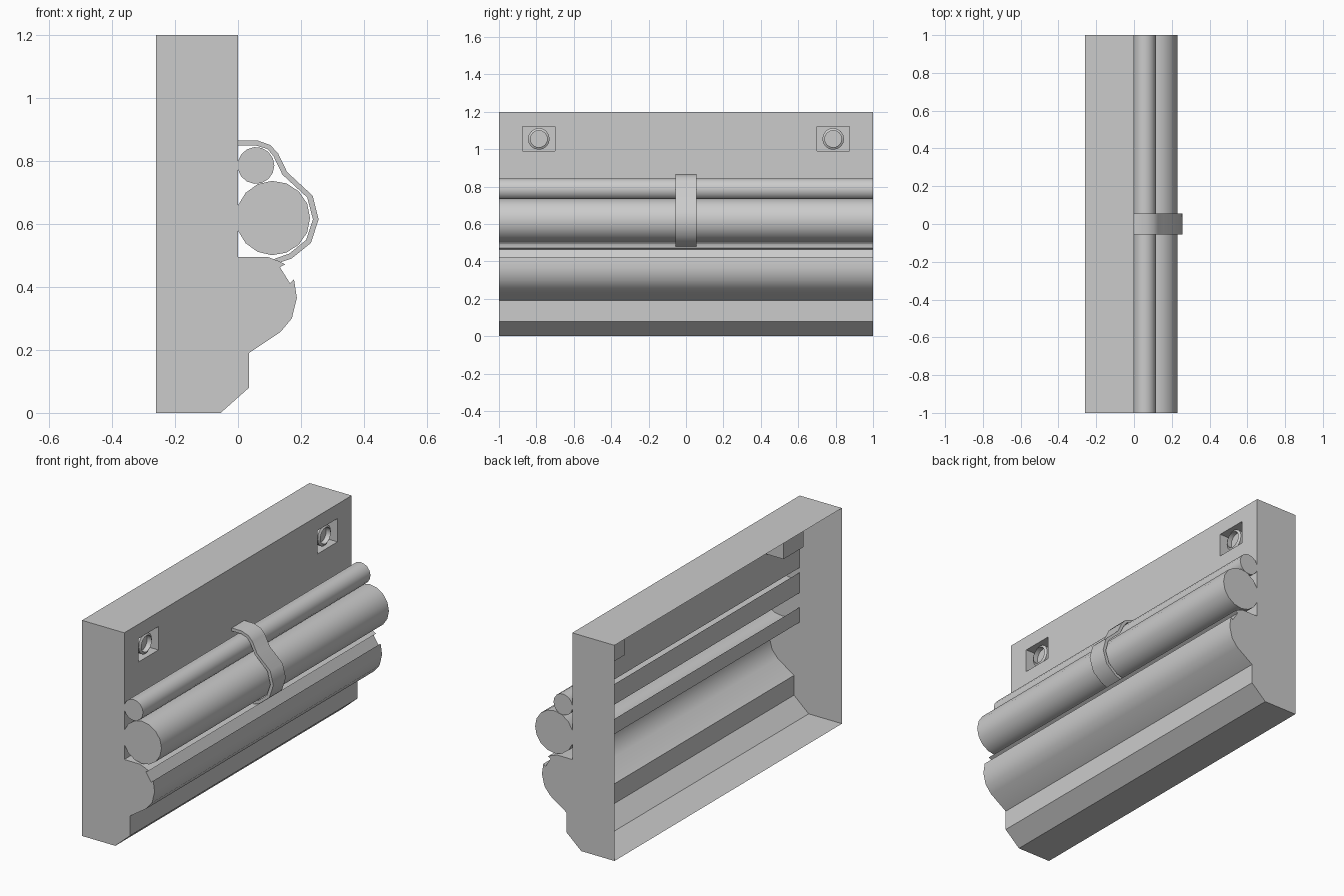
import bpy, bmesh, math
from mathutils import Matrix

if "Cube" in bpy.data.objects:
    bpy.data.objects.remove(bpy.data.objects["Cube"])

BOLT_Y, BOLT_Z = 0.787, 1.055
Y0, Y1, Z0, Z1 = 0.70, 0.875, 0.99, 1.12
DEPTH = 0.11


def finish(name, bm, angle=40):
    bmesh.ops.remove_doubles(bm, verts=bm.verts, dist=1e-5)
    bmesh.ops.recalc_face_normals(bm, faces=bm.faces)
    me = bpy.data.meshes.new(name)
    bm.to_mesh(me)
    bm.free()
    ob = bpy.data.objects.new(name, me)
    bpy.context.collection.objects.link(ob)
    bpy.ops.object.select_all(action='DESELECT')
    ob.select_set(True)
    bpy.context.view_layer.objects.active = ob
    bpy.ops.object.shade_smooth_by_angle(angle=math.radians(angle))
    return ob


def pipe_arc(cx, cz, r, n):
    """Clockwise arc leaving and rejoining the wall plane x = 0."""
    a = math.acos(-cx / r)
    return [(cx + r * math.cos(a - 2 * a * i / n),
             cz + r * math.sin(a - 2 * a * i / n)) for i in range(n + 1)]


# Wall shell: profile swept along y, open at the back
profile = [(-0.26, 1.2), (0, 1.2), (0, Z1), (0, Z0)]
profile += pipe_arc(0.057, 0.786, 0.0585, 14)
profile += pipe_arc(0.111, 0.619, 0.118, 14)
profile += [(0, 0.495), (0.095, 0.495), (0.13, 0.482), (0.15, 0.472),
            (0.133, 0.463), (0.165, 0.412), (0.178, 0.424), (0.187, 0.365),
            (0.171, 0.30), (0.135, 0.257), (0.035, 0.19), (0.035, 0.08),
            (-0.055, 0), (-0.26, 0)]
bm = bmesh.new()
breaks = [-1, -Y1, -Y0, Y0, Y1, 1]
rows = [[bm.verts.new((x, y, z)) for x, z in profile] for y in breaks]
for j in range(5):
    for i in range(len(profile) - 1):
        if i == 2 and j in (1, 3):
            continue                      # recess openings
        bm.faces.new((rows[j][i], rows[j][i + 1], rows[j + 1][i + 1], rows[j + 1][i]))
bm.faces.new(rows[0])
bm.faces.new(rows[-1][::-1])

# Recess pockets behind the openings
for j in (1, 3):
    rim = [rows[j][2], rows[j + 1][2], rows[j + 1][3], rows[j][3]]
    back = [bm.verts.new((-DEPTH, v.co.y, v.co.z)) for v in rim]
    for k in range(4):
        m = (k + 1) % 4
        bm.faces.new((rim[k], rim[m], back[m], back[k]))
    bm.faces.new(back)
finish("wall_panel", bm)

# Strap holding the two pipes
outer = [(0, 0.866), (0.06, 0.866), (0.102, 0.851), (0.127, 0.825),
         (0.156, 0.765), (0.237, 0.69), (0.256, 0.615), (0.232, 0.54),
         (0.17, 0.49), (0.122, 0.474)]
inner = [(0, 0.849), (0.058, 0.849), (0.094, 0.838), (0.113, 0.815),
         (0.141, 0.757), (0.220, 0.684), (0.238, 0.615), (0.216, 0.549),
         (0.163, 0.506), (0.115, 0.489)]
bm = bmesh.new()
sides = [[[bm.verts.new((x, y, z)) for x, z in pts] for pts in (outer, inner)]
         for y in (-0.055, 0.055)]
(oa, ia), (ob_, ib) = sides
for k in range(len(outer) - 1):
    for a, b in ((oa, ob_), (ob_, ib), (ib, ia), (ia, oa)):
        bm.faces.new((a[k], a[k + 1], b[k + 1], b[k]))
bm.faces.new((oa[-1], ob_[-1], ib[-1], ia[-1]))
finish("pipe_strap", bm)

# Bolts: rings with a sunken centre, standing in the recesses
for side, label in ((-1, "front"), (1, "back")):
    bm = bmesh.new()
    rings = []
    for r, x in ((0.058, -DEPTH), (0.058, -0.02), (0.045, -0.012), (0.045, -0.04)):
        rings.append([bm.verts.new((x, side * BOLT_Y + r * math.cos(t * math.pi / 8),
                                    BOLT_Z + r * math.sin(t * math.pi / 8)))
                      for t in range(16)])
    for a, b in zip(rings, rings[1:]):
        for k in range(16):
            m = (k + 1) % 16
            bm.faces.new((a[k], a[m], b[m], b[k]))
    bm.faces.new(rings[-1])
    finish("bolt_" + label, bm, 30)
